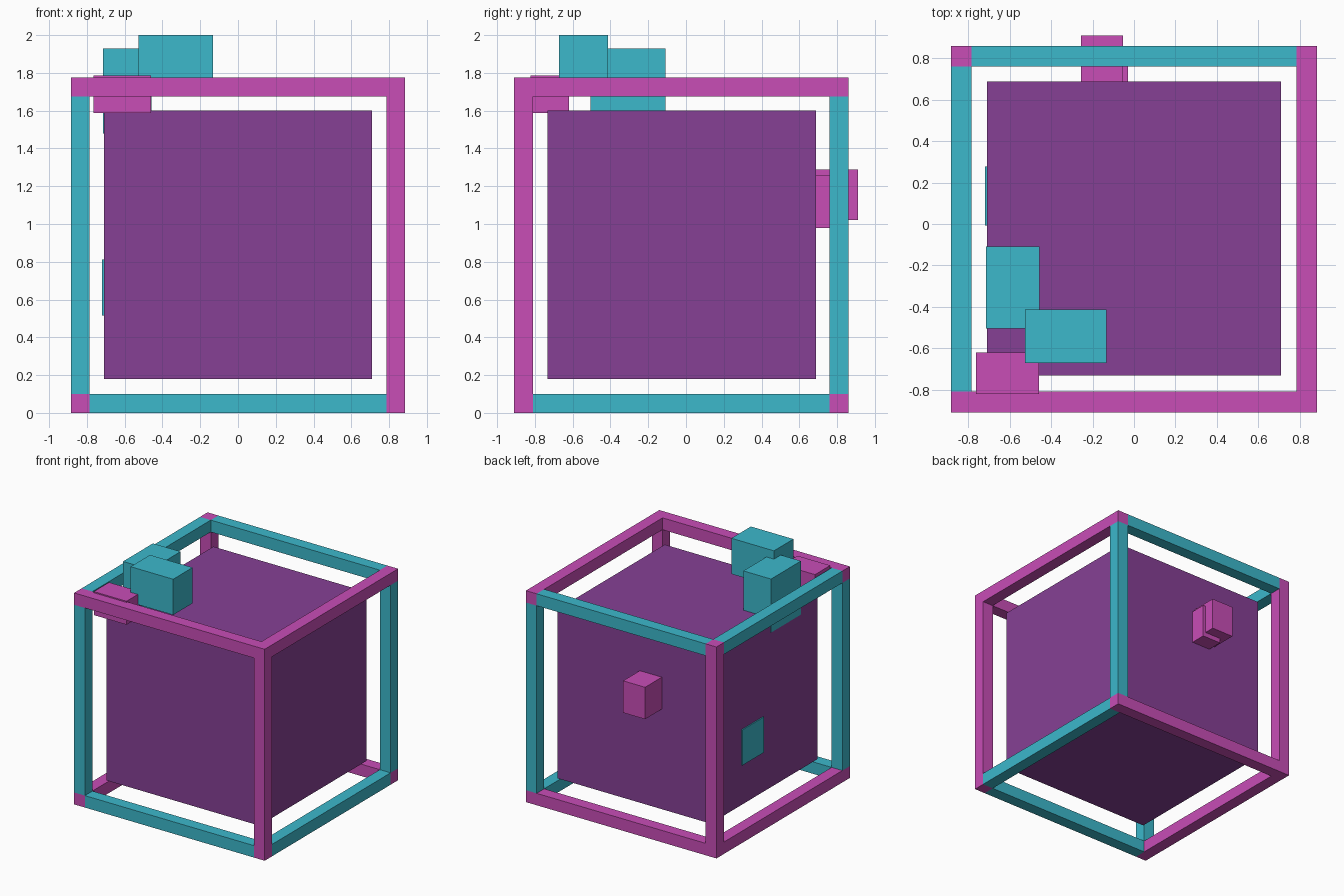
import bpy

if "Cube" in bpy.data.objects:
    bpy.data.objects.remove(bpy.data.objects["Cube"])

def material(name, rgb):
    m = bpy.data.materials.new(name)
    m.diffuse_color = (*rgb, 1)
    m.use_nodes = True
    m.node_tree.nodes["Principled BSDF"].inputs["Base Color"].default_value = m.diffuse_color
    return m

pink = material("pink", (0.58, 0.075, 0.47))
cyan = material("cyan", (0.045, 0.48, 0.60))
purple = material("purple", (0.24, 0.051, 0.30))

def box(name, lo, hi, mat):
    """Axis-aligned box between two corners."""
    mid = [(a + b) / 2 for a, b in zip(lo, hi)]
    size = [b - a for a, b in zip(lo, hi)]
    bpy.ops.mesh.primitive_cube_add(size=1, location=mid)
    ob = bpy.context.object
    ob.name = name
    ob.scale = size
    bpy.ops.object.transform_apply(location=False, rotation=False, scale=True)
    ob.data.materials.append(mat)
    return ob

# Inner cube
box("inner_cube", (-0.71, -0.732, 0.18), (0.71, 0.688, 1.60), purple)

# Open frame: twelve bars, colours alternate by edge.
# Pink bars run corner to corner, cyan bars fit between them.
LO, HI, T = (-0.885, -0.91, 0.0), (0.885, 0.86, 1.775), 0.10
for axis in range(3):
    u, v = [a for a in range(3) if a != axis]
    for su in (-1, 1):
        for sv in (-1, 1):
            is_pink = su * sv == (1 if axis == 1 else -1)
            lo, hi = list(LO), list(HI)
            for a, s in ((u, su), (v, sv)):
                if s < 0:
                    hi[a] = LO[a] + T
                else:
                    lo[a] = HI[a] - T
            if not is_pink:
                lo[axis] += T
                hi[axis] -= T
            box("frame_bar_" + "xyz"[axis], lo, hi, pink if is_pink else cyan)

# Small blocks scattered on the cube
box("top_block_low", (-0.714, -0.505, 1.48), (-0.457, -0.108, 1.93), cyan)
box("top_block_high", (-0.527, -0.672, 1.70), (-0.132, -0.414, 2.0), cyan)
box("corner_block", (-0.764, -0.822, 1.588), (-0.46, -0.62, 1.785), pink)
box("back_block_outer", (-0.257, 0.65, 1.02), (-0.053, 0.91, 1.288), pink)
box("back_block_inner", (-0.205, 0.65, 0.98), (-0.03, 0.82, 1.26), pink)
box("side_block", (-0.72, -0.007, 0.515), (-0.60, 0.278, 0.813), cyan)
